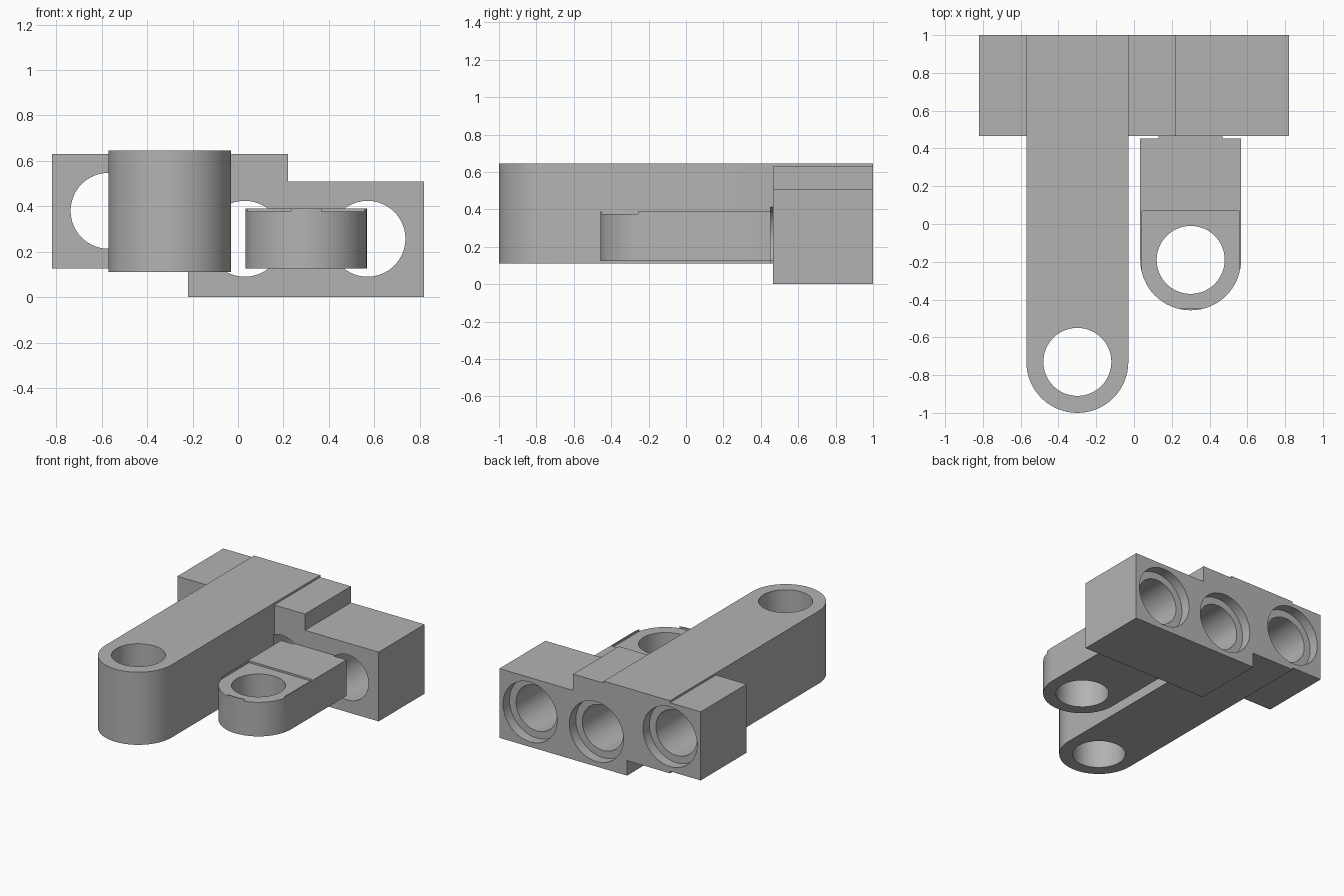
import bpy, bmesh, math
from mathutils import Vector

if "Cube" in bpy.data.objects:
    bpy.data.objects.remove(bpy.data.objects["Cube"], do_unlink=True)

grey = bpy.data.materials.new("plain_grey")
grey.use_nodes = True
colour = (0.45, 0.45, 0.45, 1)
grey.diffuse_color = colour
grey.node_tree.nodes["Principled BSDF"].inputs["Base Color"].default_value = colour


def prism(name, points, travel):
    """Extrude a closed planar outline along a vector."""
    bm = bmesh.new()
    face = bm.faces.new([bm.verts.new(p) for p in points])
    new = bmesh.ops.extrude_face_region(bm, geom=[face])["geom"]
    moved = [v for v in new if isinstance(v, bmesh.types.BMVert)]
    bmesh.ops.translate(bm, verts=moved, vec=Vector(travel))
    bmesh.ops.recalc_face_normals(bm, faces=bm.faces[:])
    mesh = bpy.data.meshes.new(name)
    bm.to_mesh(mesh)
    bm.free()
    mesh.materials.append(grey)
    ob = bpy.data.objects.new(name, mesh)
    bpy.context.collection.objects.link(ob)
    return ob


def combine(target, other, operation):
    """Apply a boolean and discard the second solid."""
    mod = target.modifiers.new(operation.lower(), "BOOLEAN")
    mod.operation, mod.solver, mod.object = operation, "EXACT", other
    bpy.context.view_layer.objects.active = target
    bpy.ops.object.modifier_apply(modifier=mod.name)
    bpy.data.objects.remove(other, do_unlink=True)


def upright_bore(x, y, r, z0, z1):
    pts = [(x + r * math.cos(a), y + r * math.sin(a), z0)
           for a in (math.tau * i / 64 for i in range(64))]
    return prism("vertical_bore", pts, (0, 0, z1 - z0))


def level_bore(x, z, r, y0, y1):
    pts = [(x + r * math.cos(a), y0, z + r * math.sin(a))
           for a in (math.tau * i / 64 for i in range(64))]
    return prism("horizontal_bore", pts, (0, y1 - y0, 0))


def arm(name, x, y, r, back, z0, z1):
    """Flat bar with a rounded front end and a pin hole in it."""
    pts = [(x + r * math.cos(a), y + r * math.sin(a), z0)
           for a in (math.pi + math.pi * i / 32 for i in range(33))]
    pts += [(x + r, back, z0), (x - r, back, z0)]
    bar = prism(name, pts, (0, 0, z1 - z0))
    combine(bar, upright_bore(x, y, 0.18, z0 - 0.1, z1 + 0.1), "DIFFERENCE")
    return bar


# Stepped rear block
outline = [(-0.82, 0.125), (-0.22, 0.125), (-0.22, 0), (0.82, 0),
           (0.82, 0.51), (0.22, 0.51), (0.22, 0.63), (-0.82, 0.63)]
block = prism("stepped_block_with_arms", [(x, 0.465, z) for x, z in outline], (0, 0.535, 0))

# Long arm, running through to the back of the block
long_arm = arm("long_arm", -0.3, -0.73, 0.27, 1.0, 0.11, 0.645)

# Short arm with a shallow square recess around its hole
short_arm = arm("short_arm", 0.3, -0.19, 0.267, 0.6, 0.125, 0.39)
h = 0.258
recess = prism("recess", [(0.3 + sx * h, -0.19 + sy * h, 0.376)
                          for sx, sy in ((-1, -1), (1, -1), (1, 1), (-1, 1))], (0, 0, 0.1))
combine(short_arm, recess, "DIFFERENCE")

for bar in (long_arm, short_arm):
    combine(block, bar, "UNION")

# Three bores along the block, each counterbored at the back
for x, z in ((-0.57, 0.38), (0.03, 0.257), (0.57, 0.257)):
    combine(block, level_bore(x, z, 0.167, 0.453, 1.1), "DIFFERENCE")
    combine(block, level_bore(x, z, 0.22, 0.925, 1.1), "DIFFERENCE")

# Smooth the curved walls, keep edges sharp
bpy.ops.object.select_all(action="DESELECT")
block.select_set(True)
bpy.context.view_layer.objects.active = block
bpy.ops.object.shade_smooth_by_angle(angle=math.radians(30))
